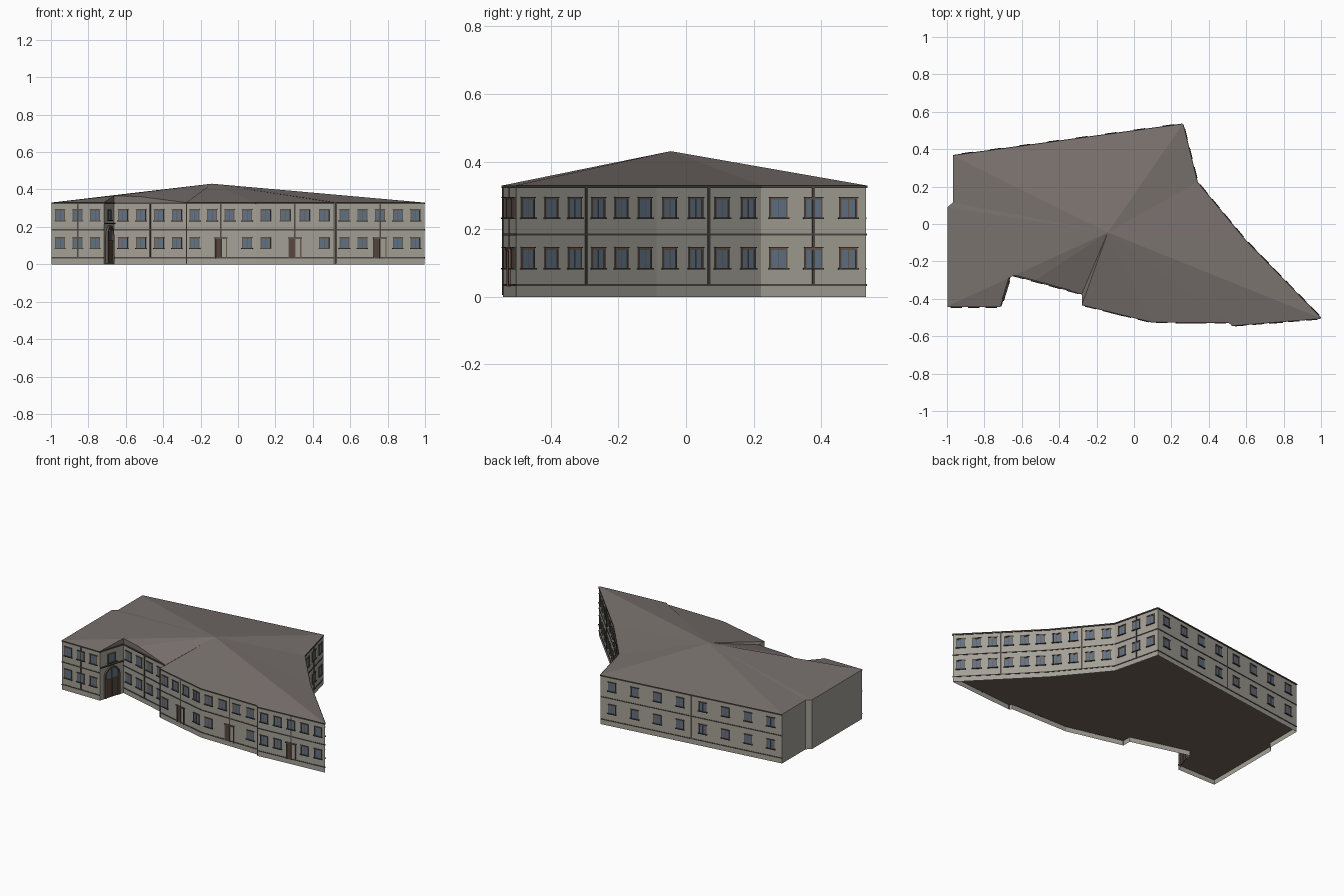
import bpy, bmesh, math
from mathutils import Vector

if "Cube" in bpy.data.objects:
    bpy.data.objects.remove(bpy.data.objects["Cube"])

# footprint, counter-clockwise: x, y, roof edge height
EAVE = 0.33
OUT = [(-0.998, -.44, EAVE), (-.717, -.44, EAVE), (-.663, -.267, .366), (-.53, -.302, .363),
       (-.278, -.372, EAVE), (-.278, -.43, EAVE), (.096, -.522, EAVE), (.513, -.525, EAVE),
       (.522, -.541, EAVE), (.997, -.503, EAVE), (.594, -.088, EAVE), (.337, .222, EAVE),
       (.260, .532, EAVE), (-.968, .364, EAVE), (-.968, .115, EAVE), (-.998, .09, EAVE)]
APEX = (-.14, -.045, .431)
FLOOR_Z = .032
N = len(OUT)


def mat(name, c):
    m = bpy.data.materials.new(name)
    m.diffuse_color = (*c, 1)
    m.use_nodes = True
    m.node_tree.nodes["Principled BSDF"].inputs["Base Color"].default_value = m.diffuse_color
    return m


WALL = mat("plaster", (.37, .35, .305))
ROOF = mat("roofing", (.19, .165, .155))
TRIM = mat("dark_trim", (.075, .065, .055))
FRAME = mat("brown_frame", (.14, .095, .075))
GLASS = mat("glass", (.12, .17, .23))
DOOR = mat("door_wood", (.09, .06, .045))
FLOOR = mat("underside", (.16, .125, .10))


def finish(name, bm, m):
    me = bpy.data.meshes.new(name)
    bm.normal_update()
    bm.to_mesh(me)
    bm.free()
    me.materials.append(m)
    ob = bpy.data.objects.new(name, me)
    bpy.context.collection.objects.link(ob)
    return ob


class Side:
    """Straight facade from outline corner a to b; u runs along it, d outwards."""
    def __init__(self, a, b):
        self.a = Vector(OUT[a][:2] + (0,))
        v = Vector(OUT[b][:2] + (0,)) - self.a
        self.len = v.length
        self.t = v.normalized()
        self.n = Vector((self.t.y, -self.t.x, 0))

    def p(self, u, z, d):
        return self.a + self.t * u + self.n * d + Vector((0, 0, z))


def block(bm, s, u0, u1, z0, z1, d, back=-.002):
    v = [bm.verts.new(s.p(u, z, k)) for k in (back, d)
         for u, z in ((u0, z0), (u1, z0), (u1, z1), (u0, z1))]
    for f in ((3, 2, 1, 0), (4, 5, 6, 7), (0, 1, 5, 4), (1, 2, 6, 5), (2, 3, 7, 6), (3, 0, 4, 7)):
        bm.faces.new([v[i] for i in f])


def surround(bm, s, u0, u1, z0, z1, w, d):
    block(bm, s, u0, u0 + w, z0, z1, d)
    block(bm, s, u1 - w, u1, z0, z1, d)
    block(bm, s, u0 + w, u1 - w, z1 - w, z1, d)


# walls, open below as a skirt
bm = bmesh.new()
lo = [bm.verts.new((x, y, 0)) for x, y, z in OUT]
hi = [bm.verts.new((x, y, EAVE)) for x, y, z in OUT]
for i in range(N):
    j = (i + 1) % N
    bm.faces.new((lo[i], lo[j], hi[j], hi[i]))
finish("outer_walls", bm, WALL)

# underside, raised inside the skirt
bm = bmesh.new()
bm.faces.new([bm.verts.new((x, y, FLOOR_Z)) for x, y, z in reversed(OUT)])
bmesh.ops.triangulate(bm, faces=bm.faces[:])
finish("floor_slab", bm, FLOOR)

# roof fan, with the wing strip ending on the raised inner corner
bm = bmesh.new()
rv = [bm.verts.new(p) for p in OUT]
top = bm.verts.new(APEX)
ring = [0] + list(range(2, N))
for i, j in zip(ring, ring[1:] + ring[:1]):
    bm.faces.new((rv[i], rv[j], top))
bm.faces.new((rv[0], rv[1], rv[2]))
# small upright cheeks above the eave around the recess
e2, e3 = (bm.verts.new((*OUT[i][:2], EAVE)) for i in (2, 3))
bm.faces.new((rv[1], e2, rv[2]))
bm.faces.new((e2, e3, rv[3], rv[2]))
bm.faces.new((e3, rv[4], rv[3]))
finish("roof", bm, ROOF)

# facades: start corner, end corner, windows per floor, has door
FACADES = [(0, 1, 3, 0), (2, 4, 4, 0), (5, 6, 4, 1), (6, 7, 4, 1), (8, 9, 5, 1),
           (9, 10, 6, 0), (10, 11, 4, 0), (11, 12, 3, 0), (12, 13, 8, 0)]
trim, posts, frames, sills, panes, doors, dframes = (bmesh.new() for _ in range(7))
for a, b, n, has_door in FACADES:
    s = Side(a, b)
    mid = s.len / 2
    # belt courses, cornice and vertical strips
    for z, h, d in ((.035, .006, .003), (.185, .006, .003), (.326, .008, .005)):
        block(trim, s, 0, s.len, z - h / 2, z + h / 2, d)
    block(posts, s, mid - .004, mid + .004, .14 if has_door else .035, EAVE, .003)
    if a in (5, 8):
        block(posts, s, 0, .006, .005, EAVE, .003)
    # windows
    for row, z0 in enumerate((.085, .234)):
        for k in range(n):
            f = (k + .5) / n
            if has_door and row == 0 and abs(f - .5) < .15:
                continue
            u, z1, w = s.len * f, z0 + .059, .027
            surround(frames, s, u - w, u + w, z0, z1, .005, .004)
            block(frames, s, u - .001, u + .001, z0, z1 - .005, .003)
            block(panes, s, u - w + .004, u + w - .004, z0, z1 - .004, .002)
            block(sills, s, u - w - .004, u + w + .004, z0 - .004, z0 + .001, .008)
            block(sills, s, u - w - .002, u + w + .002, z1, z1 + .003, .006)
    # entrance door: surround, dark open leaf, pale closed leaf
    if has_door:
        surround(dframes, s, mid - .034, mid + .034, .03, .14, .006, .006)
        block(dframes, s, mid - .037, mid + .037, .138, .143, .009)
        block(doors, s, mid - .028, mid, .03, .134, .003)
        block(dframes, s, mid - .002, mid + .002, .03, .134, .005)

# arched portal in the recess
s = Side(1, 2)
mid, r, spring = s.len / 2, .058, .15
arc = [(math.cos(math.pi * k / 12), math.sin(math.pi * k / 12)) for k in range(13)]


def arch(rad):
    return [(mid + rad, .005)] + [(mid + rad * c, spring + rad * q) for c, q in arc] + [(mid - rad, .005)]


loops = [[dframes.verts.new(s.p(u, z, d)) for u, z in arch(rad)]
         for rad, d in ((r, 0), (r, .012), (r - .009, .012), (r - .009, 0))]
for A, B in zip(loops, loops[1:]):
    for k in range(len(A) - 1):
        dframes.faces.new((A[k], A[k + 1], B[k + 1], B[k]))
panes.faces.new([panes.verts.new(s.p(u, z, .002)) for u, z in arch(r - .009)])
block(doors, s, mid - .045, mid - .002, .005, .12, .006)
block(doors, s, mid + .002, mid + .045, .005, .12, .006)
block(dframes, s, mid - .05, mid + .05, .12, .126, .008)
block(dframes, s, mid - .002, mid + .002, .126, .198, .006)
# window and ledges above the portal
surround(frames, s, mid - .03, mid + .03, .236, .294, .005, .006)
block(panes, s, mid - .026, mid + .026, .236, .29, .003)
block(sills, s, mid - .036, mid + .036, .231, .236, .012)
block(trim, s, 0, s.len, .215, .221, .008)
block(trim, s, 0, s.len, .322, .33, .005)

finish("belt_courses", trim, TRIM)
finish("wall_strips", posts, TRIM)
finish("window_frames", frames, FRAME)
finish("window_sills", sills, TRIM)
finish("window_panes", panes, GLASS)
finish("entrance_doors", doors, DOOR)
finish("door_frames", dframes, FRAME)
